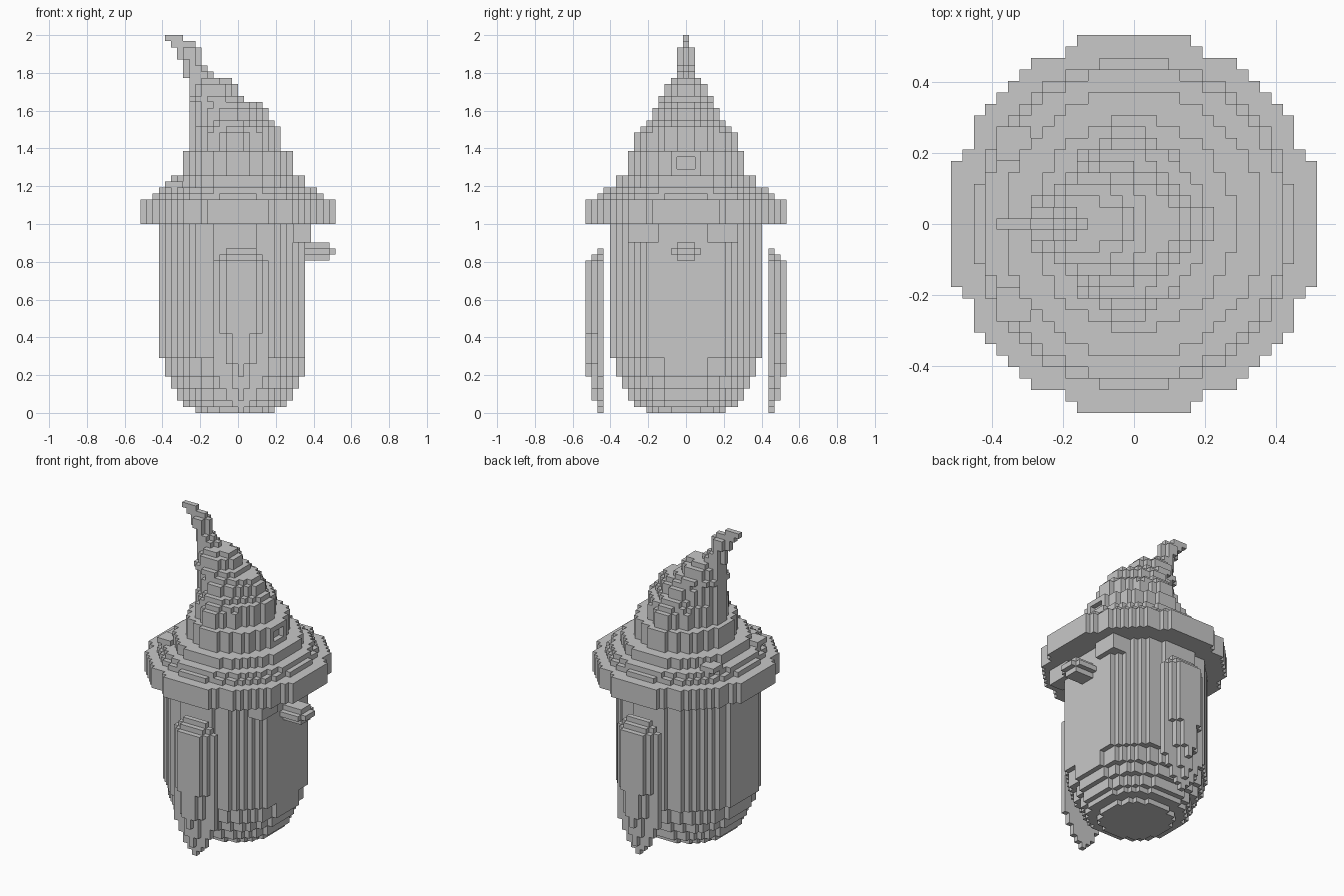
import bpy, bmesh

if "Cube" in bpy.data.objects:
    bpy.data.objects.remove(bpy.data.objects["Cube"])

V = 2 / 62                       # block size: the model is 62 blocks tall
grey = bpy.data.materials.new("plain grey")
grey.diffuse_color = (0.58, 0.58, 0.58, 1)
grey.use_nodes = True
grey.node_tree.nodes["Principled BSDF"].inputs["Base Color"].default_value = grey.diffuse_color

SIDES = {  # outward direction -> corners of that block face
    (1, 0, 0): ((1, 0, 0), (1, 1, 0), (1, 1, 1), (1, 0, 1)),
    (-1, 0, 0): ((0, 0, 0), (0, 0, 1), (0, 1, 1), (0, 1, 0)),
    (0, 1, 0): ((0, 1, 0), (0, 1, 1), (1, 1, 1), (1, 1, 0)),
    (0, -1, 0): ((0, 0, 0), (1, 0, 0), (1, 0, 1), (0, 0, 1)),
    (0, 0, 1): ((0, 0, 1), (1, 0, 1), (1, 1, 1), (0, 1, 1)),
    (0, 0, -1): ((0, 0, 0), (0, 1, 0), (1, 1, 0), (1, 0, 0)),
}


def build(name, cells):
    """Turn a set of block cells into one outer skin (cell y = 0 is centred)."""
    bm = bmesh.new()
    verts = {}
    for c in sorted(cells):
        for d, corners in SIDES.items():
            if tuple(a + b for a, b in zip(c, d)) in cells:
                continue
            face = []
            for k in corners:
                p = tuple(a + b for a, b in zip(c, k))
                if p not in verts:
                    verts[p] = bm.verts.new((p[0] * V, (p[1] - 0.5) * V, p[2] * V))
                face.append(verts[p])
            bm.faces.new(face)
    me = bpy.data.meshes.new(name)
    bm.to_mesh(me)
    bm.free()
    me.materials.append(grey)
    ob = bpy.data.objects.new(name, me)
    bpy.context.collection.objects.link(ob)
    return ob


def box(x0, x1, j0, j1, k0, k1):
    return {(i, j, k) for i in range(x0, x1) for j in range(j0, j1 + 1)
            for k in range(k0, k1)}


def slab(x0, x1, yr, k0, k1, p=2.0):
    """Rounded layer from x0 to x1, reaching yr blocks either side in y."""
    c, rx = (x0 + x1) / 2, (x1 - x0) / 2
    out = set()
    for i in range(x0, x1):
        for j in range(-yr, yr + 1):
            u = abs(i + 0.5 - c) / (rx + 0.15)
            w = abs(j) / (yr + 0.5)
            if u ** p + w ** p <= 1:
                out |= {(i, j, k) for k in range(k0, k1)}
    return out


# Body: barrel with stepped, rounded foot and a flattened front
body = set()
for x0, x1, yr, k0, k1 in ((-7, 6, 6, 0, 1), (-9, 8, 8, 1, 2), (-10, 9, 9, 2, 4),
                           (-11, 10, 10, 4, 6), (-12, 11, 11, 6, 9),
                           (-13, 12, 12, 9, 31)):
    body |= slab(x0, x1, yr, k0, k1, 2.05)
build("body", {c for c in body if c[0] < 11})

# Brow blocks under the brim and the beak between them
build("brow_left", box(9, 12, 4, 8, 28, 31))
build("brow_right", box(9, 12, -9, -5, 28, 31))
build("beak", box(9, 15, -1, 1, 25, 28) | box(9, 15, -2, 2, 26, 27)
      | box(15, 16, -1, 1, 26, 27))

# Wings: three plates each, (reach, bottom, top) bands tapering to a point
PLATES = (((0, 0, 1), (1, 1, 2), (2, 2, 4), (3, 4, 6), (4, 6, 25), (3, 25, 26),
           (2, 26, 27)),
          ((0, 2, 4), (1, 4, 8), (2, 8, 13), (3, 13, 25), (2, 25, 26)),
          ((0, 6, 8), (1, 8, 13), (2, 13, 25)))
for side, name in ((1, "wing_left"), (-1, "wing_right")):
    wing = set()
    for n, bands in enumerate(PLATES):
        j = side * (14 + n)
        for h, k0, k1 in bands:
            wing |= box(-h, h + 1, j, j, k0, k1)
    build(name, wing)

# Brim: wide disc, half width for each row away from the middle
brim = set()
for j, h in enumerate([16] * 6 + [15, 14, 14, 14, 13, 12, 11, 10, 9, 6, 5]):
    for s in (1, -1):
        brim |= box(-h, h, s * j, s * j, 31, 35)
brim |= slab(-14, 14, 14, 35, 36, 1.9) | slab(-13, 13, 13, 36, 37)
build("hat_brim", brim)

# Crown: stepped cone leaning to -x  (x0, x1, y reach, bottom, top, roundness)
crown = set()
for row in ((-11, 11, 11, 37, 39, 2.15), (-9, 9, 9, 39, 43, 1.8),
            (-8, 7, 8, 43, 46, 1.45), (-8, 7, 7, 46, 47, 1.45),
            (-8, 6, 6, 47, 48, 1.45), (-8, 5, 5, 48, 50, 1.5),
            (-8, 4, 4, 50, 51, 1.6), (-8, 1, 4, 51, 52, 1.9),
            (-8, 0, 3, 52, 54, 2), (-8, -1, 2, 54, 55, 1.8),
            (-9, -4, 1, 55, 56, 1.5), (-9, -5, 1, 56, 57, 1.5),
            (-9, -6, 1, 57, 58, 1.3), (-10, -6, 1, 58, 60, 1.3)):
    crown |= slab(*row)
    crown |= box(row[0], row[1], 0, 0, row[3], row[4])
crown |= box(-11, -7, 0, 0, 60, 61) | box(-12, -9, 0, 0, 61, 62)
for s in (1, -1):                                   # small folds on the -x side
    crown |= box(-12, -9, min(s * 6, s * 8), max(s * 6, s * 8), 37, 38)
crown -= box(8, 12, -1, 1, 40, 42)                  # square buckle recess
build("hat_crown", crown)
